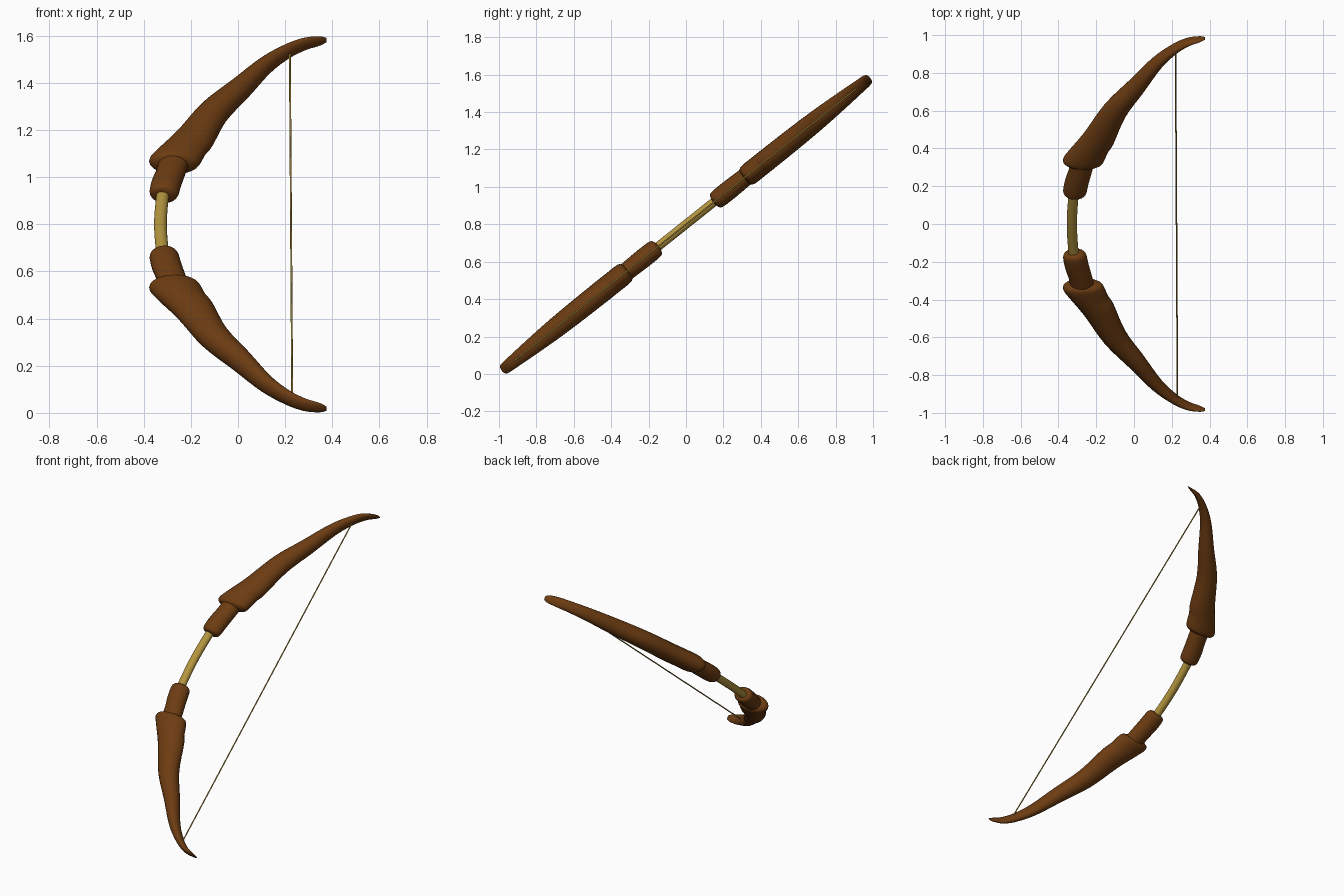
import bpy, bmesh, math
from mathutils import Matrix, Vector

if "Cube" in bpy.data.objects:
    bpy.data.objects.remove(bpy.data.objects["Cube"])

TILT = Matrix.Translation((0, 0, 0.8)) @ Matrix.Rotation(math.radians(38.5), 4, 'X')


def material(name, color):
    m = bpy.data.materials.new(name)
    m.diffuse_color = color
    m.use_nodes = True
    m.node_tree.nodes["Principled BSDF"].inputs["Base Color"].default_value = m.diffuse_color
    return m


WOOD = material("brown_wood", (0.15, 0.045, 0.006, 1))
GOLD = material("gold", (0.45, 0.30, 0.05, 1))


def smooth_sections(secs, steps):
    """Catmull-Rom interpolation of the section rows."""
    v = [Vector(s) for s in secs]
    v = [v[0]] + v + [v[-1]]
    out = []
    for i in range(1, len(v) - 2):
        p, q, r, s = v[i - 1:i + 3]
        for k in range(steps):
            t = k / steps
            out.append(0.5 * (2 * q + (r - p) * t + (2 * p - 5 * q + 4 * r - s) * t * t
                              + (3 * q - p - 3 * r + s) * t ** 3))
    return out + [v[-1]]


def loft(name, secs, mat, flip=1, steps=4, sides=24):
    """Skin oval sections (outer x, outer s, inner x, inner s, half depth) in the bow plane."""
    bm = bmesh.new()
    rings = []
    for lx, ls, rx, rs, b in smooth_sections(secs, steps):
        c = Vector(((lx + rx) / 2, (ls + rs) / 2, 0))
        h = Vector(((rx - lx) / 2, (rs - ls) / 2, 0))
        ring = []
        for k in range(sides):
            a = math.tau * k / sides
            p = c + h * math.cos(a) + Vector((0, 0, b * math.sin(a)))
            p.y *= flip
            ring.append(bm.verts.new(p))
        rings.append(ring)
    for r, s in zip(rings, rings[1:]):
        for k in range(sides):
            j = (k + 1) % sides
            bm.faces.new((r[k], r[j], s[j], s[k]))
    bm.faces.new(rings[0])
    bm.faces.new(rings[-1])
    bmesh.ops.recalc_face_normals(bm, faces=bm.faces)
    me = bpy.data.meshes.new(name)
    bm.to_mesh(me)
    bm.free()
    me.materials.append(mat)
    ob = bpy.data.objects.new(name, me)
    bpy.context.collection.objects.link(ob)
    ob.matrix_world = TILT
    for o in bpy.context.selected_objects:
        o.select_set(False)
    ob.select_set(True)
    bpy.context.view_layer.objects.active = ob
    bpy.ops.object.shade_smooth_by_angle(angle=math.radians(50))
    return ob


# Tapering limb with blunt shoulder and recurved tip
LIMB = [(-0.340, 0.400, -0.195, 0.398, 0.040),
        (-0.368, 0.412, -0.168, 0.412, 0.055),
        (-0.376, 0.438, -0.154, 0.440, 0.060),
        (-0.345, 0.490, -0.133, 0.500, 0.060),
        (-0.265, 0.610, -0.107, 0.550, 0.060),
        (-0.157, 0.800, -0.043, 0.735, 0.058),
        (-0.031, 0.954, 0.051, 0.898, 0.053),
        (0.092, 1.107, 0.148, 1.068, 0.043),
        (0.194, 1.198, 0.226, 1.162, 0.036),
        (0.275, 1.244, 0.291, 1.215, 0.032),
        (0.343, 1.257, 0.347, 1.241, 0.025),
        (0.374, 1.258, 0.375, 1.254, 0.012)]

# Rounded socket between grip and limb
SOCKET = [(-0.345, 0.195, -0.290, 0.188, 0.025),
          (-0.366, 0.203, -0.268, 0.193, 0.042),
          (-0.375, 0.225, -0.252, 0.212, 0.050),
          (-0.366, 0.290, -0.240, 0.275, 0.052),
          (-0.345, 0.370, -0.222, 0.355, 0.050),
          (-0.335, 0.440, -0.205, 0.430, 0.048)]

for side, flip in (("upper", 1), ("lower", -1)):
    loft(side + "_limb", LIMB, WOOD, flip)
    loft(side + "_socket", SOCKET, WOOD, flip)

# Slightly bowed golden grip
GRIP = [(x - 0.027, s, x + 0.027, s, 0.024)
        for x, s in ((-0.316, -0.24), (-0.325, -0.12), (-0.329, 0), (-0.325, 0.12), (-0.316, 0.24))]
loft("grip", GRIP, GOLD)

# Thin straight bowstring
STRING = [(x - 0.004, s, x + 0.004, s, 0.004) for x, s in ((0.23, -1.18), (0.22, 1.18))]
loft("bowstring", STRING, GOLD, steps=1, sides=8)
